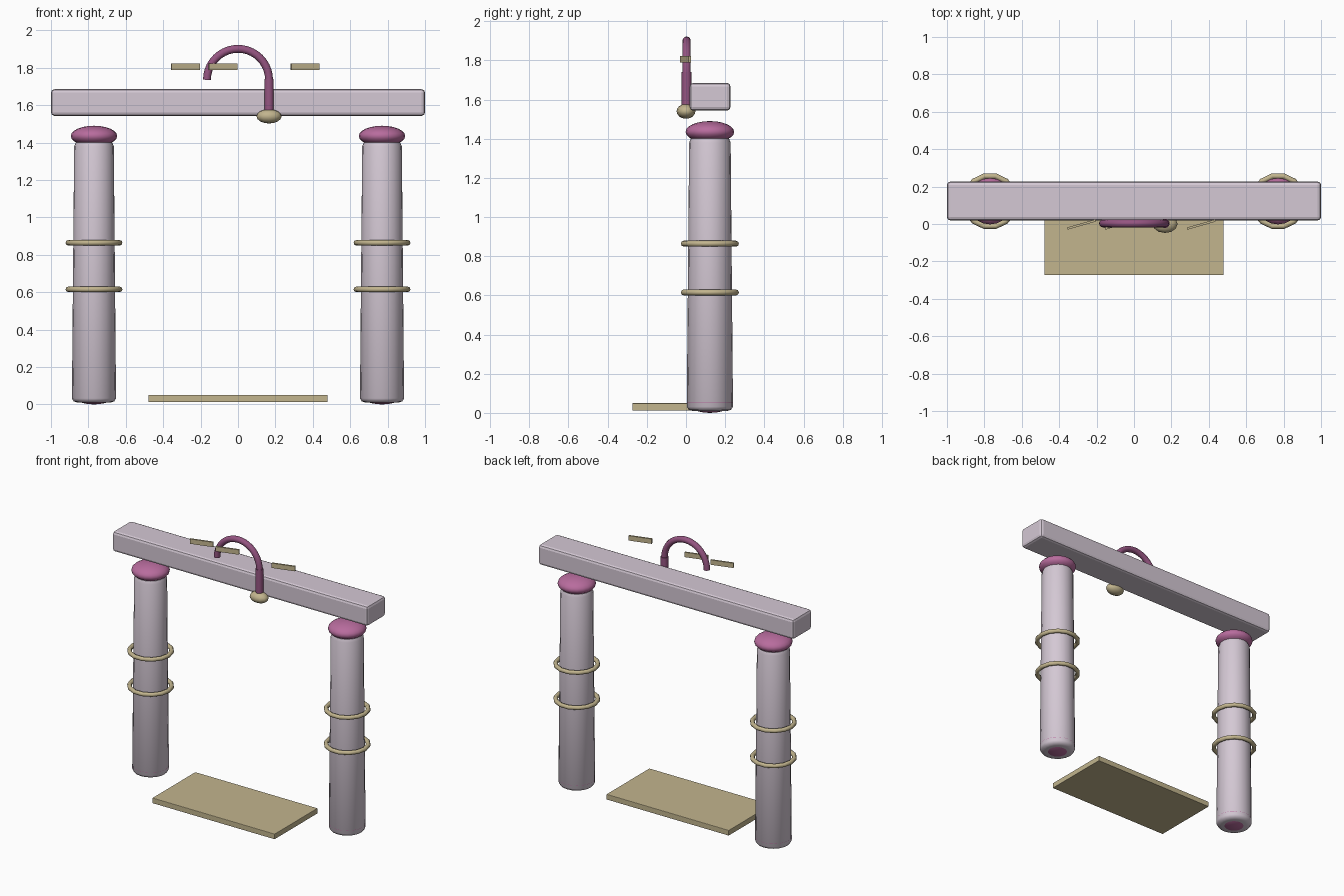
import bpy, bmesh, math
from mathutils import Matrix, Vector

if "Cube" in bpy.data.objects:
    bpy.data.objects.remove(bpy.data.objects["Cube"])


def material(name, rgb):
    m = bpy.data.materials.new(name)
    m.diffuse_color = (*rgb, 1)
    m.use_nodes = True
    m.node_tree.nodes["Principled BSDF"].inputs["Base Color"].default_value = m.diffuse_color
    return m


STONE = material("pale_stone", (0.66, 0.58, 0.66))
PINK = material("rose", (0.48, 0.15, 0.34))
PLUM = material("plum", (0.30, 0.09, 0.22))
BRASS = material("brass", (0.54, 0.46, 0.27))
POST_X, POST_Y = 0.77, 0.122


def finish(ob, name, mat, angle=None):
    ob.name = name
    ob.data.materials.append(mat)
    if angle:
        bpy.ops.object.select_all(action='DESELECT')
        ob.select_set(True)
        bpy.context.view_layer.objects.active = ob
        bpy.ops.object.shade_smooth_by_angle(angle=math.radians(angle))
    return ob


def box(name, loc, size, mat, bevel=0.0, turn=0.0):
    bpy.ops.mesh.primitive_cube_add(size=1, location=loc, rotation=(0, 0, turn))
    ob = bpy.context.object
    ob.scale = size
    bpy.ops.object.transform_apply(location=False, rotation=False, scale=True)
    if bevel:
        mod = ob.modifiers.new("edge", 'BEVEL')
        mod.width, mod.segments = bevel, 2
    return finish(ob, name, mat)


def ball(name, loc, radii, mat, sides=20, rings=12):
    bpy.ops.mesh.primitive_uv_sphere_add(segments=sides, ring_count=rings, radius=1, location=loc)
    ob = bpy.context.object
    ob.scale = radii
    bpy.ops.object.transform_apply(location=False, rotation=False, scale=True)
    return finish(ob, name, mat, 60)


def lathe(name, loc, profile, mat, sides=20):
    bm = bmesh.new()
    vs = [bm.verts.new((r, 0, z)) for r, z in profile]
    es = [bm.edges.new(p) for p in zip(vs, vs[1:])]
    bmesh.ops.spin(bm, geom=vs + es, cent=(0, 0, 0), axis=(0, 0, 1),
                   angle=2 * math.pi, steps=sides)
    bmesh.ops.remove_doubles(bm, verts=bm.verts, dist=1e-4)
    bmesh.ops.recalc_face_normals(bm, faces=bm.faces)
    me = bpy.data.meshes.new(name)
    bm.to_mesh(me)
    bm.free()
    ob = bpy.data.objects.new(name, me)
    bpy.context.collection.objects.link(ob)
    ob.location = loc
    return finish(ob, name, mat, 60)


def tube(name, path, radius, mat, sides=12):
    # sweep a circle along a path lying in the xz plane
    bm = bmesh.new()
    loops = []
    for i, p in enumerate(path):
        t = (path[min(i + 1, len(path) - 1)] - path[max(i - 1, 0)]).normalized()
        n = t.cross(Vector((0, 1, 0)))
        loops.append([bm.verts.new(p + radius * (n * math.cos(a) + Vector((0, math.sin(a), 0))))
                      for a in (2 * math.pi * k / sides for k in range(sides))])
    for a, b in zip(loops, loops[1:]):
        for k in range(sides):
            j = (k + 1) % sides
            bm.faces.new((a[k], a[j], b[j], b[k]))
    bm.faces.new(loops[0])
    bm.faces.new(loops[-1])
    bmesh.ops.recalc_face_normals(bm, faces=bm.faces)
    me = bpy.data.meshes.new(name)
    bm.to_mesh(me)
    bm.free()
    ob = bpy.data.objects.new(name, me)
    bpy.context.collection.objects.link(ob)
    return finish(ob, name, mat, 50)


# Posts with rounded feet, caps and rings
SHAFT = [(0, 0.009), (0.085, 0.009), (0.108, 0.016), (0.118, 0.032),
         (0.106, 1.38), (0.098, 1.40), (0, 1.40)]
for side, s in (("left", -1), ("right", 1)):
    x = s * POST_X
    lathe(side + "_post", (x, POST_Y, 0), SHAFT, STONE)
    ball(side + "_post_foot", (x, POST_Y, 0.055), (0.118, 0.118, 0.055), PINK)
    ball(side + "_post_cap", (x, POST_Y, 1.435), (0.124, 0.124, 0.055), PINK)
    for label, z in (("lower", 0.615), ("upper", 0.864)):
        bpy.ops.mesh.primitive_torus_add(location=(x, POST_Y, z), major_segments=14,
                                         minor_segments=8, major_radius=0.137, minor_radius=0.015)
        finish(bpy.context.object, f"{side}_{label}_ring", BRASS, 60)

# Top beam and floor plank
box("top_beam", (0, 0.123, 1.614), (2.0, 0.208, 0.142), STONE, bevel=0.018)
box("floor_plank", (0, -0.034, 0.031), (0.958, 0.48, 0.038), BRASS, bevel=0.003)

# Hook: half-circle arch, straight stem and knob
arch = [Vector((0.166 * math.cos(a), 0.003, 1.735 + 0.166 * math.sin(a)))
        for a in (math.pi * i / 20 for i in range(21))]
tube("hook_arch", arch, 0.021, PLUM)
tube("hook_stem", [Vector((0.166, 0.003, 1.54)), Vector((0.166, 0.003, 1.74))], 0.025, PLUM)
ball("hook_knob", (0.166, 0.0, 1.54), (0.067, 0.048, 0.038), BRASS, 12, 8)

# Small slanted slats
for i, x in enumerate((-0.281, -0.08, 0.359)):
    box(f"slat_{i + 1}", (x, -0.003, 1.806), (0.157, 0.012, 0.034), BRASS, turn=math.radians(16))
